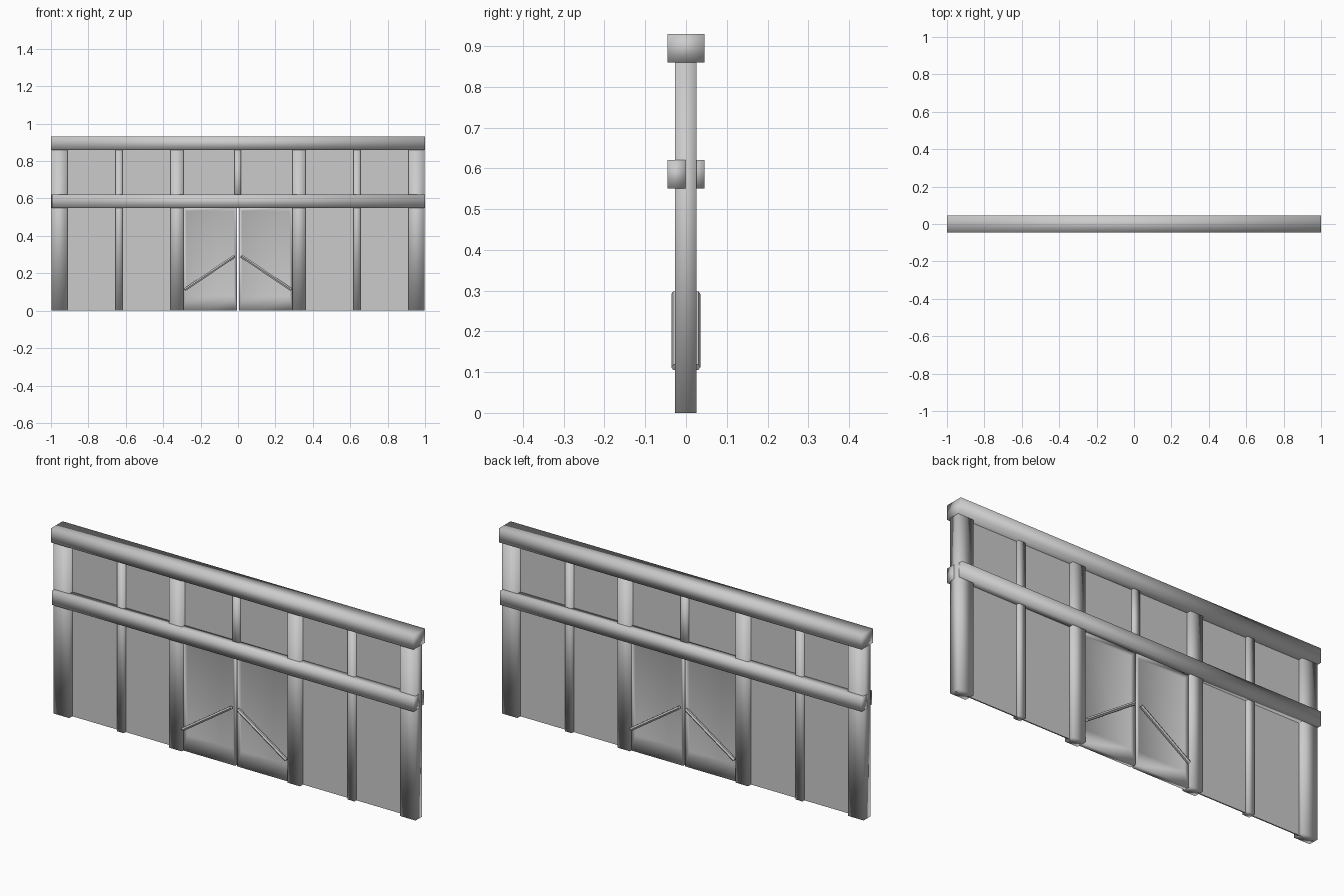
import bpy
import bmesh
from mathutils import Vector

if "Cube" in bpy.data.objects:
    bpy.data.objects.remove(bpy.data.objects["Cube"], do_unlink=True)

# Single painted grey finish
grey = bpy.data.materials.new("light_grey")
grey.use_nodes = True
COLOR = (0.6, 0.6, 0.6, 1.0)
grey.diffuse_color = COLOR
grey.node_tree.nodes["Principled BSDF"].inputs["Base Color"].default_value = COLOR


def finish(name, bm, smooth):
    mesh = bpy.data.meshes.new(name)
    bmesh.ops.recalc_face_normals(bm, faces=bm.faces)
    for f in bm.faces:
        f.smooth = smooth
    bm.to_mesh(mesh)
    bm.free()
    mesh.materials.append(grey)
    obj = bpy.data.objects.new(name, mesh)
    bpy.context.collection.objects.link(obj)
    return obj


def box_mesh(x, y, z):
    """Box from three (low, high) ranges."""
    bm = bmesh.new()
    bmesh.ops.create_cube(bm, size=1)
    for v in bm.verts:
        v.co = Vector([(lo + hi) / 2 + c * (hi - lo)
                       for c, (lo, hi) in zip(v.co, (x, y, z))])
    return bm


def box(name, x, y, z, smooth=True):
    return finish(name, box_mesh(x, y, z), smooth)


def side_range(side, lo, hi):
    return tuple(sorted((side * lo, side * hi)))


TOP, RAIL_LOW, RAIL_HIGH, CAP_LOW = 0.93, 0.55, 0.62, 0.86
WALL = (-0.003, 0.003)
DEEP, SLIM = (-0.027, 0.026), (-0.018, 0.018)

# Thin wall sheets: one over the doors, one at each side
box("upper_wall", (-0.99, 0.99), WALL, (RAIL_LOW, 0.9), False)


def door(name, side):
    """Door leaf with a recessed window panel on both faces."""
    bm = box_mesh(side_range(side, 0.005, 0.293), (-0.015, 0.015), (0, RAIL_LOW))
    faces = [f for f in bm.faces if abs(f.normal.y) > 0.9]
    bmesh.ops.inset_individual(bm, faces=faces, thickness=0.024)
    for f in faces:
        for v in f.verts:
            v.co.y *= 0.35
            if v.co.z < 0.1:
                v.co.z = 0.078
    finish(name, bm, True)


def push_bar(name, side, y):
    """Slanted round bar across a door."""
    curve = bpy.data.curves.new(name, "CURVE")
    curve.dimensions = "3D"
    curve.bevel_depth = 0.009
    curve.bevel_resolution = 1
    curve.use_fill_caps = True
    spline = curve.splines.new("POLY")
    spline.points.add(1)
    spline.points[0].co = (side * 0.285, y, 0.112, 1)
    spline.points[1].co = (side * 0.018, y, 0.292, 1)
    curve.materials.append(grey)
    obj = bpy.data.objects.new(name, curve)
    bpy.context.collection.objects.link(obj)
    bpy.ops.object.select_all(action="DESELECT")
    obj.select_set(True)
    bpy.context.view_layer.objects.active = obj
    bpy.ops.object.convert(target="MESH")
    bpy.ops.object.shade_smooth_by_angle()


for side, tag in ((-1, "right"), (1, "left")):
    box(tag + "_lower_wall", side_range(side, 0.3, 0.99), WALL, (0, RAIL_LOW), False)
    # Posts, from the end of the wall to the doorway
    box(tag + "_end_post", side_range(side, 0.912, 0.998), DEEP, (0, CAP_LOW))
    box(tag + "_slim_post", side_range(side, 0.617, 0.655), SLIM, (0, CAP_LOW))
    box(tag + "_door_post", side_range(side, 0.291, 0.361), DEEP, (0, CAP_LOW))
    door(tag + "_door", side)
    for y, face in ((-0.027, "front"), (0.026, "back")):
        push_bar(tag + "_" + face + "_push_bar", side, y)

# Short post above the doors
box("centre_post", (-0.019, 0.017), SLIM, (RAIL_LOW, CAP_LOW))

# Rails: a split middle rail on both faces and a solid top beam
box("front_middle_rail", (-0.994, 1.0), (-0.046, -0.001), (RAIL_LOW, RAIL_HIGH))
box("back_middle_rail", (-1.0, 0.994), (0.001, 0.046), (RAIL_LOW, RAIL_HIGH))
box("top_beam", (-1.0, 1.0), (-0.046, 0.046), (CAP_LOW, TOP))
